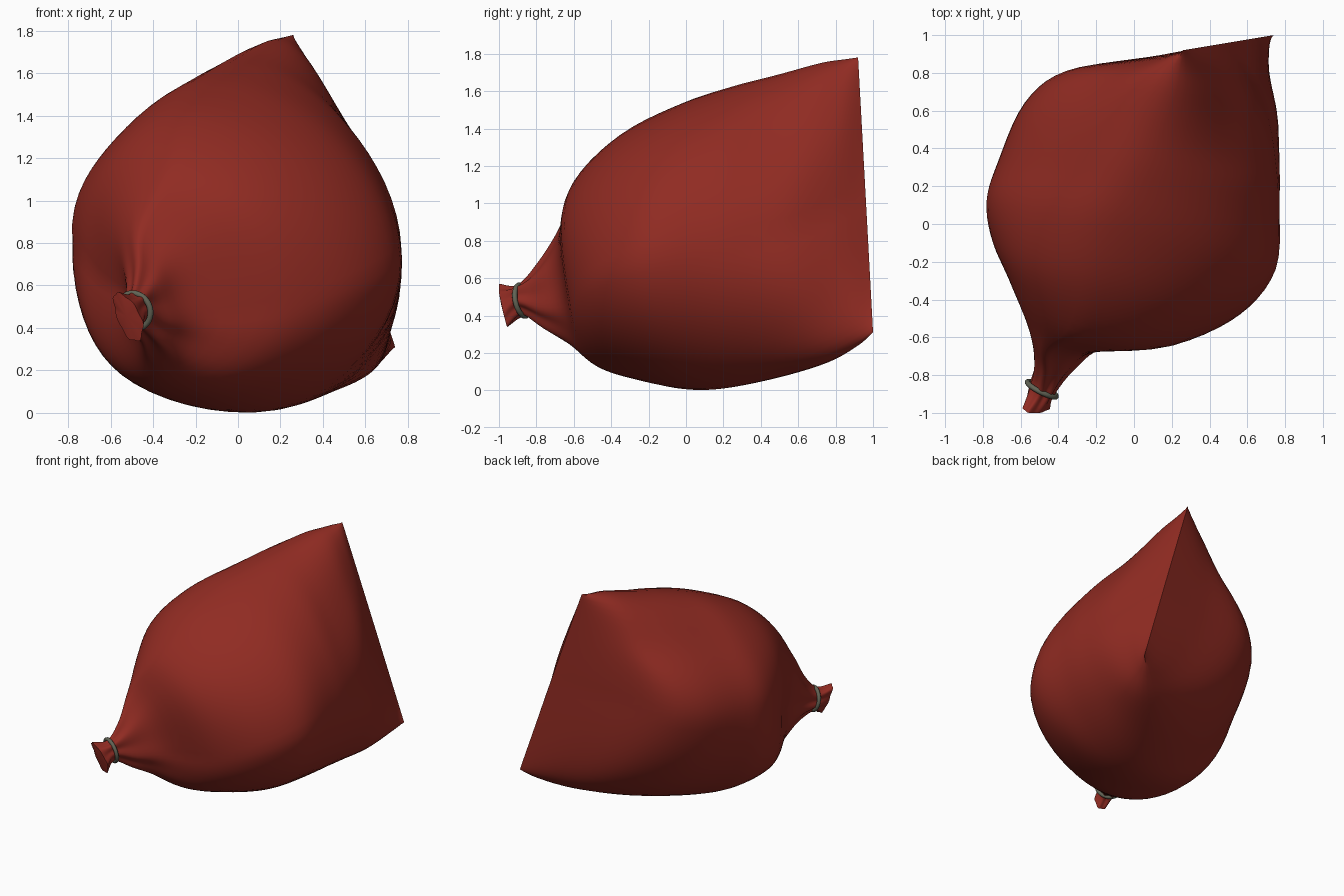
import bpy, bmesh, math
from mathutils import Vector as V

if "Cube" in bpy.data.objects:
    bpy.data.objects.remove(bpy.data.objects["Cube"])


def material(name, rgb):
    m = bpy.data.materials.new(name)
    m.diffuse_color = (*rgb, 1)
    m.use_nodes = True
    m.node_tree.nodes["Principled BSDF"].inputs["Base Color"].default_value = m.diffuse_color
    return m


def finish(obj, mat, angle):
    obj.data.materials.append(mat)
    bpy.ops.object.select_all(action='DESELECT')
    obj.select_set(True)
    bpy.context.view_layer.objects.active = obj
    bpy.ops.object.shade_smooth_by_angle(angle=math.radians(angle))


def spline(a, b, c, d, t):
    return 0.5 * (2 * b + (c - a) * t + (2 * a - 5 * b + 4 * c - d) * t * t
                  + (3 * b - a - 3 * c + d) * t ** 3)


red = material("red cloth", (0.28, 0.024, 0.016))
grey = material("grey green cord", (0.12, 0.125, 0.09))

# sack cross-sections from tied mouth to flat back seam: left, right, top, bottom
sections = [
    [(-.58, -.96, .49), (-.45, -.98, .43), (-.55, -1.0, .56), (-.5, -.95, .34)],
    [(-.55, -.85, .48), (-.43, -.91, .48), (-.49, -.90, .56), (-.49, -.865, .40)],
    [(-.52, -.72, .50), (-.33, -.78, .45), (-.46, -.79, .68), (-.43, -.75, .34)],
    [(-.53, -.52, .55), (-.15, -.65, .45), (-.45, -.67, .88), (-.40, -.60, .25)],
    [(-.65, -.27, .63), (.26, -.61, .50), (-.31, -.57, 1.15), (-.32, -.42, .125)],
    [(-.745, -.09, .75), (.56, -.48, .60), (-.22, -.33, 1.38), (-.22, -.22, .06)],
    [(-.78, .12, .82), (.75, -.24, .70), (-.12, -.02, 1.535), (-.08, .0, .01)],
    [(-.72, .33, .85), (.77, .10, .75), (0, .25, 1.625), (.06, .20, .01)],
    [(-.58, .64, .90), (.76, .32, .80), (.09, .50, 1.69), (.27, .50, .07)],
    [(-.36, .81, .95), (.72, .56, .85), (.18, .72, 1.75), (.50, .76, .15)],
    [(.07, .88, 1.0), (.62, .78, .95), (.225, .85, 1.77), (.65, .92, .24)],
    [(.50, .96, 1.05), (.50, .96, 1.05), (.26, .92, 1.78), (.74, 1.0, .31)],
]
sections = [[V(p) for p in s] for s in sections]
# how far each quarter of a section is flattened (+) or bulged (-), in percent
flat = {
    (1, 1): [0, 0, 0, -6, -5, -2, 0, 2, 8, 12, 9, 0],        # top right
    (0, 1): [0, 0, 0, -6, -5, 2, 8, 11, 14, 16, 10, 0],      # top left
    (0, 0): [0, 0, 0, -3, -5, -4, -2, 0, 0, 0, 0, 0],        # bottom left
    (1, 0): [0, 0, 0, 2, 3, 3, 3, 3, 5, 8, 7, 0],            # bottom right
}
N, STEPS = 64, 5
last = len(sections) - 1


def ring_points(k):
    i = min(int(k), last - 1)
    ids = [max(0, min(last, i + j)) for j in (-1, 0, 1, 2)]
    L, R, T, B = [spline(*[sections[s][q] for s in ids], k - i) for q in range(4)]
    C = (L + R + T + B) / 4
    fold = 0.09 * math.exp(-((k - 1.2) / 1.5) ** 2)   # gathers around the neck
    pts = []
    for n in range(N):
        a = 2 * math.pi * n / N
        c, s = math.cos(a), math.sin(a)
        p = abs(c) * ((R if c > 0 else L) - C) + abs(s) * ((T if s > 0 else B) - C)
        f = flat[(int(c > 0), int(s > 0))]
        d = spline(*[f[s] for s in ids], k - i) / 100 * math.sin(2 * a) ** 2
        if k > last - 0.01:
            d = 0
        pts.append(C + p * (1 - d + fold * math.cos(7 * a + 0.5)))
    return pts


# sack body lofted through the sections
bm = bmesh.new()
rings = [[bm.verts.new(p) for p in ring_points(j / STEPS)]
         for j in range(last * STEPS + 1)]
for a, b in zip(rings, rings[1:]):
    for n in range(N):
        m = (n + 1) % N
        bm.faces.new((a[n], a[m], b[m], b[n]))
# puckered mouth cap
centre = sum((v.co for v in rings[0]), V()) / N + V((-0.005, -0.015, 0))
tip = bm.verts.new(centre)
for n in range(N):
    bm.faces.new((rings[0][(n + 1) % N], rings[0][n], tip))
# close the back seam
bmesh.ops.remove_doubles(bm, verts=rings[-1], dist=0.002)
bmesh.ops.recalc_face_normals(bm, faces=bm.faces)
mesh = bpy.data.meshes.new("sack")
bm.to_mesh(mesh)
bm.free()
sack = bpy.data.objects.new("sack", mesh)
bpy.context.collection.objects.link(sack)
finish(sack, red, 45)

# cord ring around the neck
axis = V((0.44, 0.87, 0.19))
bpy.ops.mesh.primitive_torus_add(
    location=(-.488, -.875, .48), rotation=axis.to_track_quat('Z', 'Y').to_euler(),
    major_radius=0.085, minor_radius=0.014, major_segments=32, minor_segments=10)
tie = bpy.context.object
tie.name = "neck_tie"
finish(tie, grey, 60)
